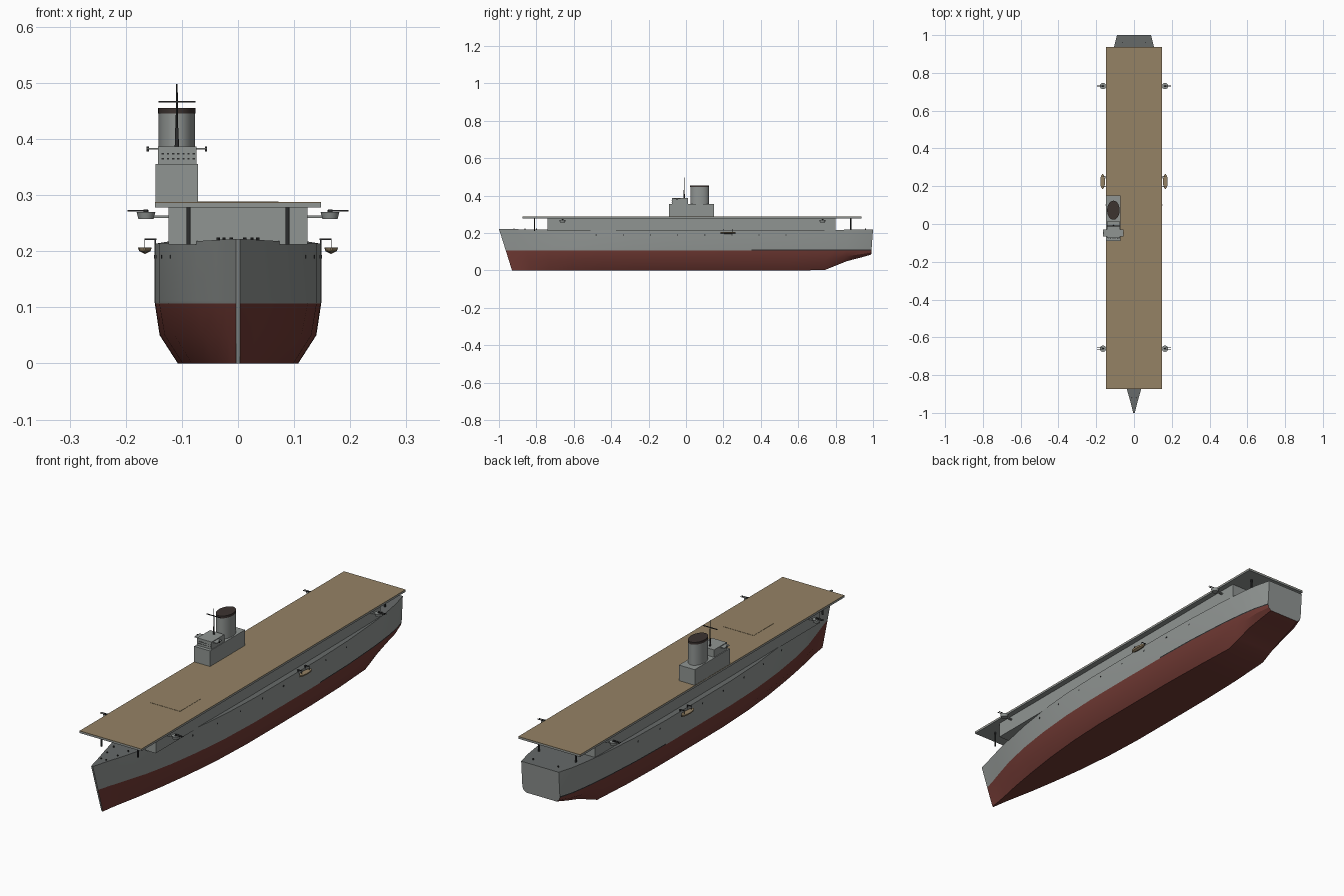
import bpy, bmesh, math

if "Cube" in bpy.data.objects:
    bpy.data.objects.remove(bpy.data.objects["Cube"])

def mat(name, r, g, b):
    m = bpy.data.materials.new(name)
    m.diffuse_color = (r, g, b, 1)
    m.use_nodes = True
    m.node_tree.nodes["Principled BSDF"].inputs["Base Color"].default_value = m.diffuse_color
    return m

GREY = mat("hull grey", 0.28, 0.30, 0.29)
RED = mat("antifouling red", 0.165, 0.042, 0.034)
DARK = mat("dark metal", 0.025, 0.026, 0.027)
DECKGREY = mat("steel deck grey", 0.135, 0.145, 0.143)
WOOD = mat("deck wood", 0.30, 0.225, 0.13)
SOOT = mat("funnel top", 0.045, 0.033, 0.03)

def finish(name, bm, mats, smooth=None):
    bmesh.ops.recalc_face_normals(bm, faces=bm.faces)
    me = bpy.data.meshes.new(name)
    bm.to_mesh(me)
    bm.free()
    for m in mats:
        me.materials.append(m)
    ob = bpy.data.objects.new(name, me)
    bpy.context.collection.objects.link(ob)
    if smooth:
        bpy.context.view_layer.objects.active = ob
        ob.select_set(True)
        bpy.ops.object.shade_smooth_by_angle(angle=math.radians(smooth))
        ob.select_set(False)
    return ob

def box(name, x, y, z, m):
    """Box from (min, max) ranges."""
    bm = bmesh.new()
    bmesh.ops.create_cube(bm, size=1)
    for v in bm.verts:
        v.co = [(a + b) / 2 + c * (b - a) for (a, b), c in zip((x, y, z), v.co)]
    return finish(name, bm, [m])

def tube(name, c, z0, z1, r0, r1, m, sy=1.0, seg=24):
    """Upright cone or cylinder, stretched along y by sy."""
    bm = bmesh.new()
    bmesh.ops.create_cone(bm, cap_ends=True, segments=seg, radius1=r0, radius2=r1, depth=z1 - z0)
    for v in bm.verts:
        v.co = (c[0] + v.co.x, c[1] + v.co.y * sy, v.co.z + (z0 + z1) / 2)
    return finish(name, bm, [m], 40)

# Hull stations: y, half beam, keel height, bottom width ratio, deck height
ST = [(-1, .004, 0, .8, .222), (-.93, .022, 0, .5, .221), (-.87, .039, 0, .5, .22),
      (-.74, .074, 0, .54, .218), (-.6, .103, 0, .6, .216), (-.45, .125, 0, .66, .215),
      (-.28, .141, 0, .7, .214), (-.1, .148, 0, .72, .213), (.1, .149, 0, .72, .213),
      (.35, .149, 0, .72, .213), (.55, .144, 0, .71, .214), (.74, .132, .002, .7, .216),
      (.8, .126, .026, .7, .217), (.86, .119, .05, .72, .218), (.93, .108, .068, .74, .219),
      (1, .09, .085, .8, .22)]

def half_beam(y):
    for a, b in zip(ST, ST[1:]):
        if a[0] <= y <= b[0]:
            return a[1] + (b[1] - a[1]) * (y - a[0]) / (b[0] - a[0])

def build_hull():
    bm = bmesh.new()
    rings = []
    for y, w, zb, ratio, top in ST:
        half = [(w * ratio, zb), (w * (.5 + ratio / 2) * 1.09 if ratio < .79 else w * .95, zb + .47 * (.107 - zb)),
                (w * .995, .107), (w, .112), (w, top)]
        pts = [(0, zb)] + half + [(-x, z) for x, z in reversed(half)]
        rake = .07 * max(0, 1 - (y + 1) / .3) - (.016 if y == 1 else 0)
        rings.append([bm.verts.new((x, y + rake * (1 - z / top), z)) for x, z in pts])
    n = len(rings[0])
    for a, b in zip(rings, rings[1:]):
        for i in range(n):
            j = (i + 1) % n
            f = bm.faces.new((a[i], a[j], b[j], b[i]))
            c = f.calc_center_median()
            if i == 5:
                f.material_index = 3            # weather deck
            elif c.z < .1072:
                f.material_index = 1            # below the waterline
            elif c.z < .113 and c.y > .36:
                f.material_index = 2            # boot stripe
    bm.faces.new(rings[0])                      # stem
    bm.faces.new(rings[-1])                     # transom
    finish("hull", bm, [GREY, RED, DARK, DECKGREY], 32)

build_hull()

# Hangar, flight deck and elevator
box("hangar", (-.124, .124), (-.74, .80), (.212, .279), GREY)
box("flight_deck_edge", (-.148, .148), (-.873, .937), (.278, .2855), GREY)
box("flight_deck", (-.148, .148), (-.873, .937), (.2855, .2875), WOOD)
box("elevator", (-.072, .072), (-.5, -.36), (.287, .2885), WOOD)

# Island and bridge
box("island", (-.147, -.071), (-.09, .15), (.287, .355), GREY)
box("bridge", (-.143, -.074), (-.075, .012), (.355, .387), GREY)
box("bridge_wing", (-.163, -.055), (-.066, -.03), (.381, .384), GREY)
for x in (-.161, -.057):
    box("wing_lamp", (x - .002, x + .002), (-.05, -.046), (.378, .387), DARK)
for z in (.365, .374):
    for i in range(7):
        x = -.136 + i * .0092
        box("bridge_window", (x, x + .004), (-.0765, -.074), (z - .0012, z + .0012), DARK)

# Funnel
FC = (-.109, .073)
tube("funnel", FC, .354, .446, .0325, .0325, GREY, 1.52, 40)
tube("funnel_cap", FC, .445, .455, .0332, .0332, SOOT, 1.52, 40)

# Mast
tube("mast_base", (-.109, -.01), .386, .42, .004, .003, DARK, seg=10)
tube("mast", (-.109, -.01), .41, .498, .0022, .0015, DARK, seg=8)
box("yardarm", (-.142, -.076), (-.012, -.009), (.465, .468), DARK)

# Deck supports, gun tubs, boats, portholes, bollards on both sides
for s in (-1, 1):
    def sx(a, b):
        return tuple(sorted((s * a, s * b)))

    for y in (-.81, .88):
        tube("deck_pillar", (s * .088, y), .212, .279, .0038, .0038, DARK, seg=10)

    for y in (-.66, .73):
        tube("gun_tub", (s * .164, y), .257, .270, .0135, .0168, GREY, seg=20)
        box("tub_bracket", sx(.12, .155), (y - .004, y + .004), (.259, .264), GREY)
        tube("gun_mount", (s * .164, y), .269, .274, .005, .004, DARK, seg=8)
        for d in (-.004, .004):
            box("gun_barrel", sx(.163, .197), (y + d - .001, y + d + .001), (.271, .2735), DARK)

    # Lifeboat: pointed loft, wooden with dark gunwale davits
    bm = bmesh.new()
    rows = []
    for k in range(9):
        t = k / 4 - 1
        w = .0125 * math.sqrt(max(.01, 1 - t * t))
        rows.append([bm.verts.new((s * .166 + x * w, .225 + .04 * t, z))
                     for x, z in ((-1, .207), (-.8, .2), (0, .195 + .004 * t * t), (.8, .2), (1, .207))])
    for a, b in zip(rows, rows[1:]):
        for i in range(5):
            j = (i + 1) % 5
            bm.faces.new((a[i], a[j], b[j], b[i]))
    bm.faces.new(rows[0])
    bm.faces.new(rows[-1])
    finish("lifeboat", bm, [WOOD], 40)
    for y in (.2, .25):
        box("davit_arm", sx(.145, .167), (y - .0015, y + .0015), (.22, .223), DARK)
        box("davit_post", sx(.146, .149), (y - .0015, y + .0015), (.205, .222), DARK)
        box("davit_fall", sx(.1655, .1665), (y - .0005, y + .0005), (.205, .222), DARK)

    for i in range(8):
        y = -.48 + i * .145
        x = half_beam(y)
        box("porthole", sx(x - .003, x + .001), (y - .003, y + .003), (.187, .193), DARK)

    for y, x in ((-.92, .012), (-.86, .025), (-.8, .035), (.96, .06)):
        tube("bollard", (s * x, y), .217, .2245, .003, .003, DARK, seg=8)
